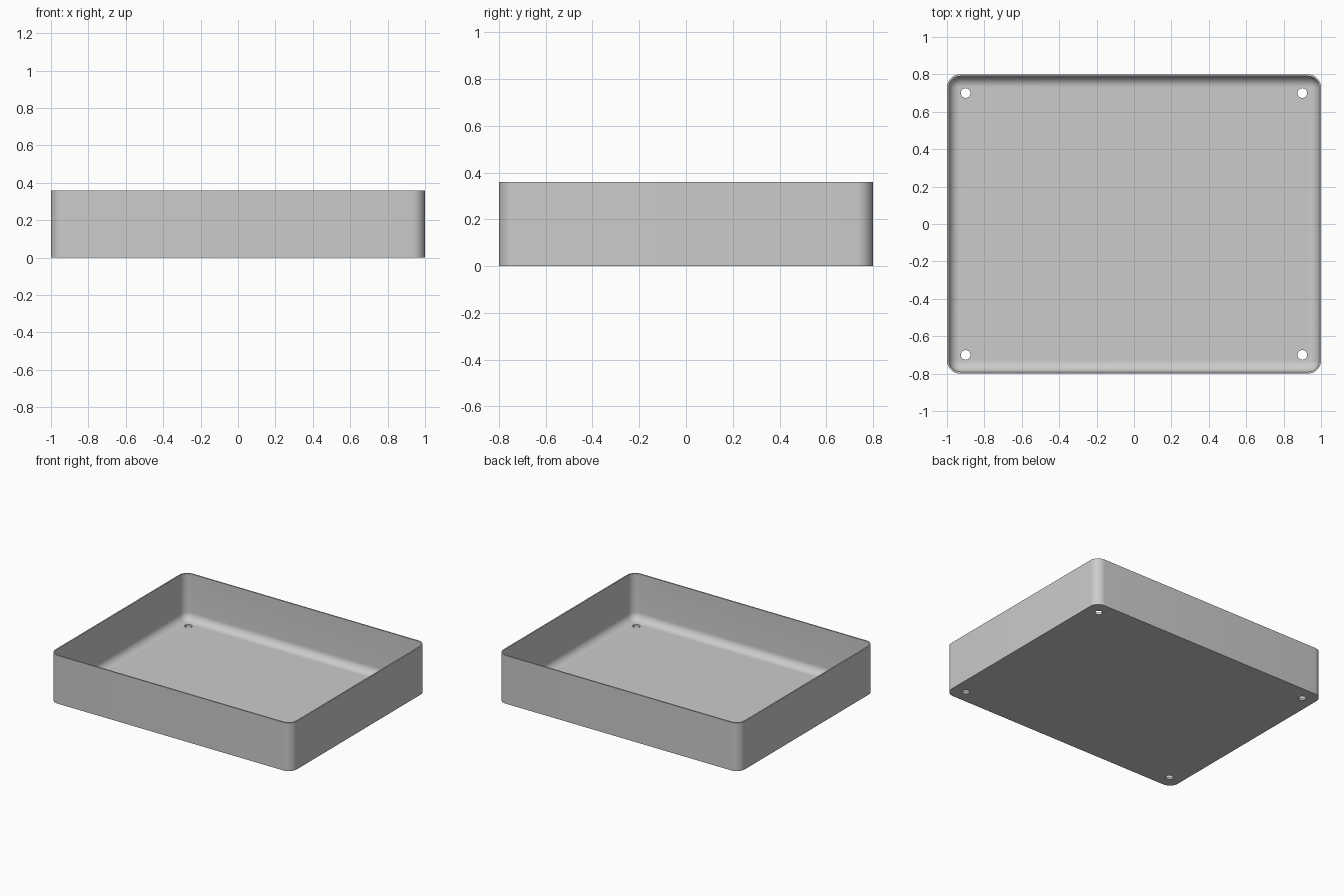
import bpy, bmesh
from math import sin, cos, pi, radians

cube = bpy.data.objects.get("Cube")
if cube:
    bpy.data.objects.remove(cube, do_unlink=True)

HALF_X, HALF_Y, HEIGHT = 1.0, 0.8, 0.36
WALL, FLOOR, CORNER, FILLET = 0.01, 0.015, 0.07, 0.057
CORNER_STEPS, FILLET_STEPS = 10, 10

grey = bpy.data.materials.new("plain grey")
grey.use_nodes = True
colour = (0.6, 0.6, 0.6, 1)
grey.diffuse_color = colour
grey.node_tree.nodes["Principled BSDF"].inputs["Base Color"].default_value = colour


def rounded_ring(bm, inset, z):
    """Rounded rectangle of vertices, inset from the outer wall."""
    r = CORNER - inset
    ring = []
    for q, (sx, sy) in enumerate([(1, 1), (-1, 1), (-1, -1), (1, -1)]):
        for i in range(CORNER_STEPS + 1):
            a = (q + i / CORNER_STEPS) * pi / 2
            ring.append(bm.verts.new((sx * (HALF_X - CORNER) + r * cos(a),
                                      sy * (HALF_Y - CORNER) + r * sin(a), z)))
    return ring


# Tray shell: outer wall, rim, inner wall and the rounded cove down to the floor
levels = [(0, 0), (0, HEIGHT), (WALL, HEIGHT)]
for i in range(FILLET_STEPS + 1):
    a = i / FILLET_STEPS * pi / 2
    levels.append((WALL + FILLET * (1 - cos(a)), FLOOR + FILLET * (1 - sin(a))))

bm = bmesh.new()
rings = [rounded_ring(bm, *level) for level in levels]
for low, high in zip(rings, rings[1:]):
    for i in range(len(low)):
        j = (i + 1) % len(low)
        bm.faces.new((low[i], low[j], high[j], high[i]))
bm.faces.new(rings[0][::-1])
bm.faces.new(rings[-1])
bmesh.ops.recalc_face_normals(bm, faces=bm.faces)
mesh = bpy.data.meshes.new("tray")
bm.to_mesh(mesh)
bm.free()
mesh.materials.append(grey)
tray = bpy.data.objects.new("tray", mesh)
bpy.context.collection.objects.link(tray)

# Screw holes through the floor, one near each corner
bm = bmesh.new()
for x in (-0.9, 0.9):
    for y in (-0.7, 0.7):
        made = bmesh.ops.create_cone(bm, cap_ends=True, segments=32,
                                     radius1=0.026, radius2=0.026, depth=0.1)
        bmesh.ops.translate(bm, verts=made["verts"], vec=(x, y, 0))
hole_mesh = bpy.data.meshes.new("hole_cutter")
bm.to_mesh(hole_mesh)
bm.free()
hole_mesh.materials.append(grey)
cutter = bpy.data.objects.new("hole_cutter", hole_mesh)
bpy.context.collection.objects.link(cutter)
cutter.hide_render = True
cutter.hide_set(True)

cut = tray.modifiers.new("screw_holes", "BOOLEAN")
cut.operation, cut.solver, cut.object = "DIFFERENCE", "EXACT", cutter

# Apply the cut so that the finished tray can be smooth shaded
bpy.context.view_layer.objects.active = tray
tray.select_set(True)
bpy.ops.object.modifier_apply(modifier=cut.name)
bpy.data.objects.remove(cutter, do_unlink=True)
bpy.ops.object.shade_smooth_by_angle(angle=radians(35))
